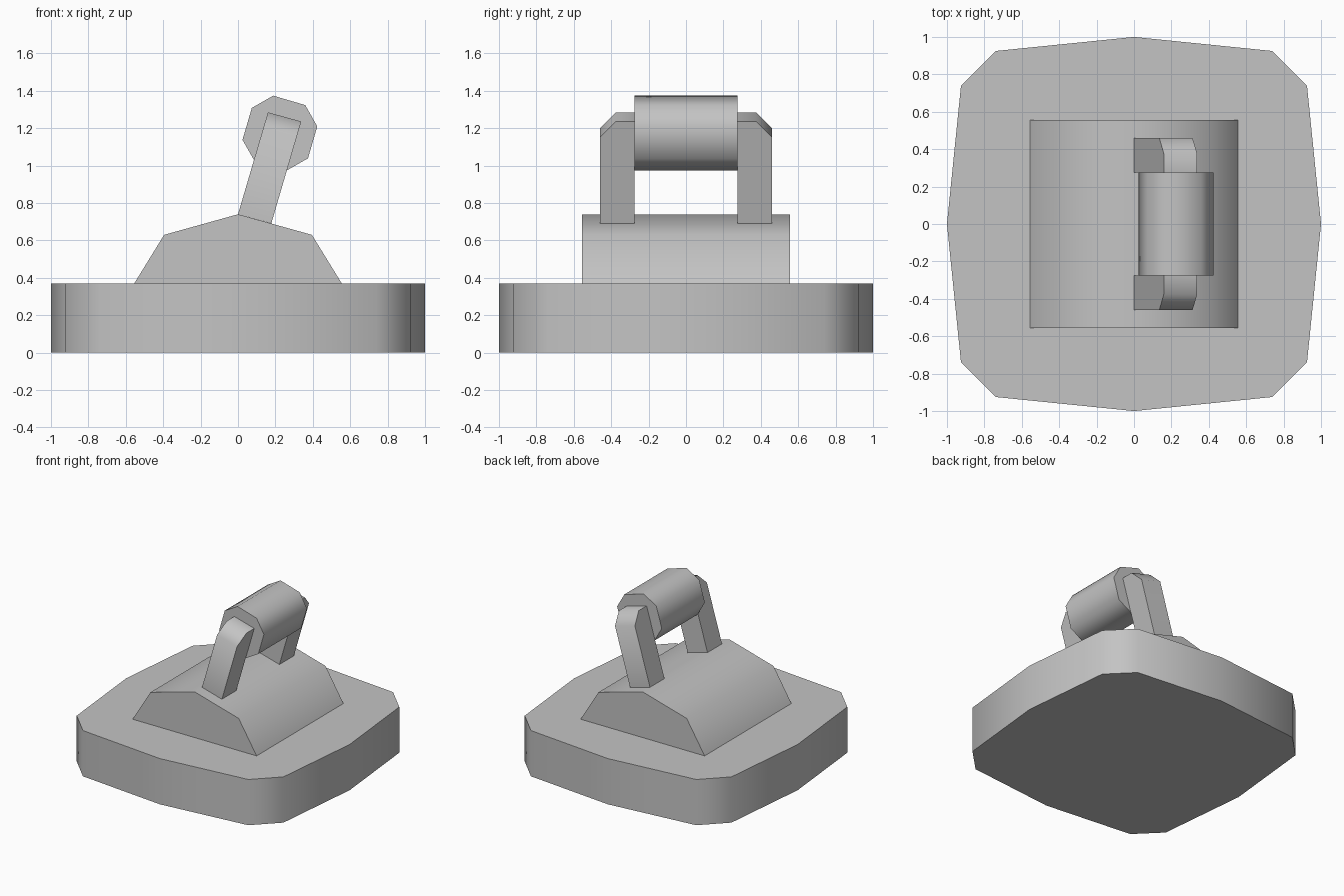
import bpy
import math
from mathutils import Vector

cube = bpy.data.objects.get("Cube")
if cube:
    bpy.data.objects.remove(cube, do_unlink=True)

grey = bpy.data.materials.new("plain grey")
grey.use_nodes = True
grey.diffuse_color = (0.55, 0.55, 0.55, 1)
grey.node_tree.nodes["Principled BSDF"].inputs["Base Color"].default_value = grey.diffuse_color


def prism(name, profile, sweep):
    """Extrude a closed 3D profile along the sweep vector."""
    n = len(profile)
    start = [Vector(p) for p in profile]
    verts = start + [p + Vector(sweep) for p in start]
    faces = [tuple(range(n)), tuple(range(2 * n - 1, n - 1, -1))]
    faces += [((i + 1) % n, i, n + i, n + (i + 1) % n) for i in range(n)]
    # Face the shell outward whichever way the profile winds
    normal = sum((start[i].cross(start[(i + 1) % n]) for i in range(n)), Vector())
    if normal.dot(Vector(sweep)) > 0:
        faces = [f[::-1] for f in faces]
    mesh = bpy.data.meshes.new(name)
    mesh.from_pydata(verts, [], faces)
    mesh.materials.append(grey)
    obj = bpy.data.objects.new(name, mesh)
    bpy.context.collection.objects.link(obj)
    bpy.ops.object.select_all(action='DESELECT')
    obj.select_set(True)
    bpy.context.view_layer.objects.active = obj
    bpy.ops.object.shade_smooth_by_angle(angle=math.radians(50))
    return obj


def four_fold(points):
    """Repeat a clockwise run of points in four quarter turns."""
    result = []
    for _ in range(4):
        result += points
        points = [(b, -a) for a, b in points]
    return result


# Rounded square base
outline = four_fold([(0, 1), (0.74, 0.925), (0.925, 0.74)])
prism("base", [(x, y, 0) for x, y in outline], (0, 0, 0.37))

# Pitched housing
half = [(-0.555, 0.37), (-0.395, 0.63)]
roof = half + [(0, 0.74)] + [(-x, z) for x, z in reversed(half)]
prism("housing", [(x, -0.555, z) for x, z in roof], (0, 1.11, 0))

# Tilted grip
grip = four_fold([(-0.036, 0.2), (0.135, 0.15)])
prism("grip", [(x + 0.224, -0.275, z + 1.174) for x, z in grip], (0, 0.55, 0))

# Leaning arms with chamfered outer tops
foot = Vector((0, 0, 0.74))
lean = Vector((0.16, 0, 0.545))
for name, side in (("right_arm", -1), ("left_arm", 1)):
    profile = [(0.275, 0), (0.46, 0), (0.46, 0.845), (0.375, 1), (0.275, 1)]
    points = [foot + lean * t + Vector((0, side * y, 0)) for y, t in profile]
    prism(name, points, (0.178, 0, -0.049))
